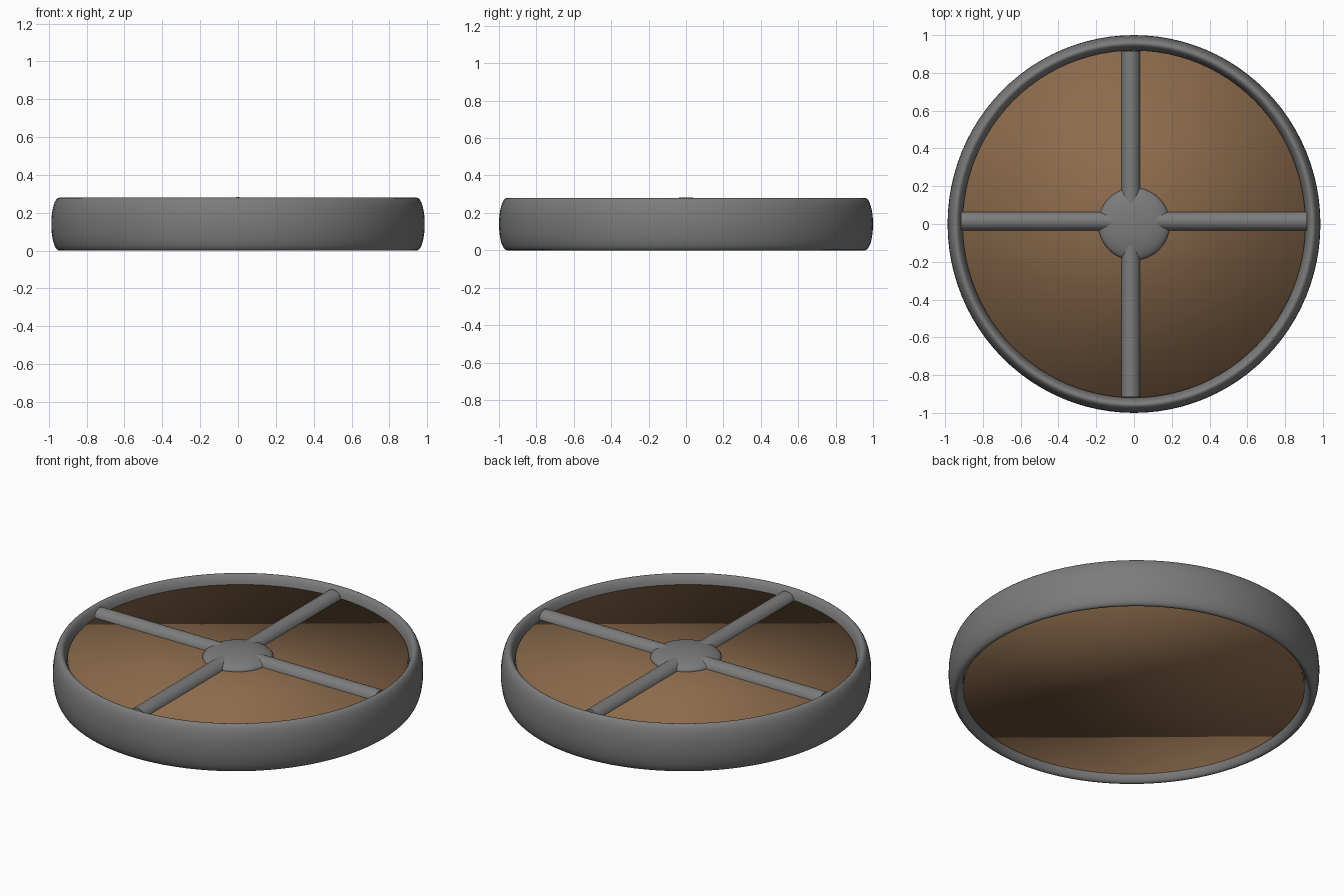
import bpy
import math

if "Cube" in bpy.data.objects:
    bpy.data.objects.remove(bpy.data.objects["Cube"])

SX = 0.987  # the wheel is very slightly narrower in x than in y


def material(name, rgb):
    m = bpy.data.materials.new(name)
    m.diffuse_color = (*rgb, 1.0)
    m.use_nodes = True
    m.node_tree.nodes["Principled BSDF"].inputs["Base Color"].default_value = m.diffuse_color
    return m


GRAY = material("dark_gray", (0.20, 0.20, 0.20))
BROWN = material("wood_brown", (0.26, 0.145, 0.072))


def finish(name, mat):
    o = bpy.context.object
    o.name = name
    o.data.materials.append(mat)
    bpy.ops.object.transform_apply(location=True, rotation=True, scale=True)
    bpy.ops.object.shade_smooth()
    return o


# Outer rim: a ring stretched upright into a tall oval section
bpy.ops.mesh.primitive_torus_add(major_segments=96, minor_segments=32,
                                 major_radius=0.957, minor_radius=0.043,
                                 location=(0, 0, 0.14))
bpy.context.object.scale = (SX, 1, 0.14 / 0.043)
finish("outer_rim", GRAY)

# Wooden disc filling the rim, top and bottom
bpy.ops.mesh.primitive_cylinder_add(vertices=96, radius=0.92, depth=0.192,
                                    location=(0, 0, 0.134))
bpy.context.object.scale = (SX, 1, 1)
finish("wood_disc", BROWN)

# Hub: shallow dome in the middle
bpy.ops.mesh.primitive_uv_sphere_add(segments=48, ring_count=24, radius=0.192,
                                     location=(0, 0, 0.23))
bpy.context.object.scale = (SX, 1, 0.052 / 0.192)
finish("hub", GRAY)

# Two round bars crossing under the hub make the four spokes
for name, loc, rot in (
        ("spoke_bar_x", (0, 0.015, 0.222), (0, math.pi / 2, 0)),
        ("spoke_bar_y", (-0.017, 0, 0.222), (math.pi / 2, 0, 0))):
    bpy.ops.mesh.primitive_cylinder_add(vertices=32, radius=0.05, depth=1.83,
                                        location=loc, rotation=rot)
    finish(name, GRAY)
    bpy.ops.object.shade_smooth_by_angle(angle=math.radians(40))
